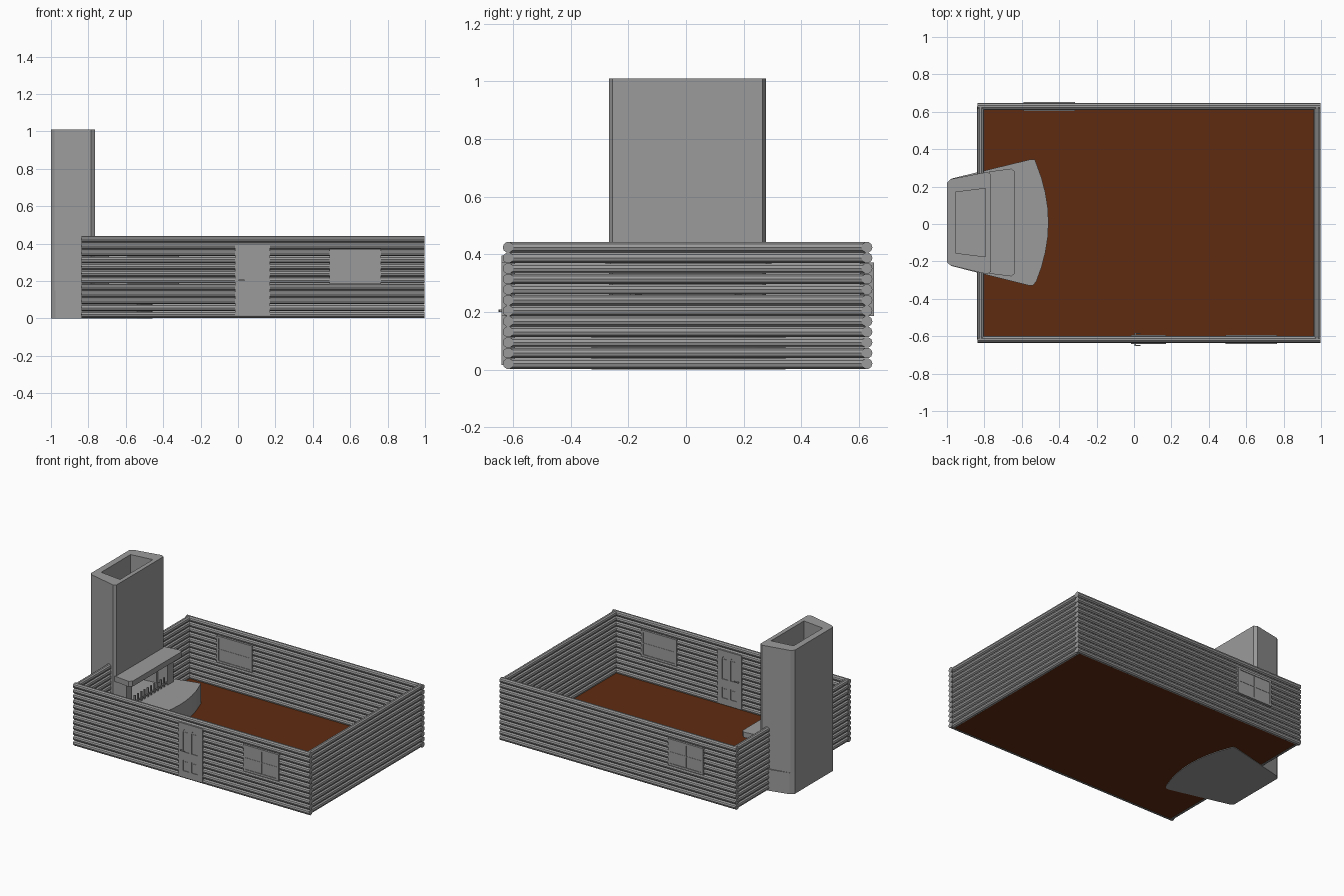
import bpy, bmesh, math
from mathutils import Vector, Matrix

if "Cube" in bpy.data.objects:
    bpy.data.objects.remove(bpy.data.objects["Cube"])


def material(name, rgb):
    m = bpy.data.materials.new(name)
    m.diffuse_color = (*rgb, 1)
    m.use_nodes = True
    m.node_tree.nodes["Principled BSDF"].inputs["Base Color"].default_value = m.diffuse_color
    return m


GREY = material("plain grey", (0.33, 0.33, 0.33))
BROWN = material("floor brown", (0.115, 0.024, 0.005))


def finish(name, bm, mat=GREY):
    bmesh.ops.recalc_face_normals(bm, faces=bm.faces)
    me = bpy.data.meshes.new(name)
    bm.to_mesh(me)
    bm.free()
    me.materials.append(mat)
    ob = bpy.data.objects.new(name, me)
    bpy.context.collection.objects.link(ob)
    return ob


def add_box(bm, x0, x1, y0, y1, z0, z1):
    m = Matrix.Translation(((x0 + x1) / 2, (y0 + y1) / 2, (z0 + z1) / 2))
    m = m @ Matrix.Diagonal((x1 - x0, y1 - y0, z1 - z0, 1))
    bmesh.ops.create_cube(bm, size=1, matrix=m)


def add_prism(bm, pts, lo, hi, axis="z"):
    # extrude a flat outline along z, or an (x, z) outline along y
    def put(a, b, c):
        return (a, b, c) if axis == "z" else (a, c, b)
    face = bm.faces.new([bm.verts.new(put(a, b, lo)) for a, b in pts])
    ext = bmesh.ops.extrude_face_region(bm, geom=[face])
    step = Vector(put(0, 0, hi - lo))
    bmesh.ops.translate(bm, vec=step, verts=[v for v in ext["geom"]
                                             if isinstance(v, bmesh.types.BMVert)])
    bm.normal_update()


def log_wall(name, a, b):
    # stack of twelve logs between two plan points
    bm = bmesh.new()
    a, b = Vector((*a, 0)), Vector((*b, 0))
    rot = (b - a).to_track_quat("Z", "X").to_matrix().to_4x4()
    for i in range(12):
        mid = (a + b) / 2 + Vector((0, 0, 0.0205 + 0.0367 * i))
        bmesh.ops.create_cone(bm, cap_ends=True, segments=10, radius1=0.0188,
                              radius2=0.0188, depth=(b - a).length,
                              matrix=Matrix.Translation(mid) @ rot)
    finish(name, bm)


FY, BY, LX, RX = -0.617, 0.628, -0.82, 0.979
log_wall("front_log_wall", (-0.838, FY), (0.998, FY))
log_wall("back_log_wall", (-0.838, BY), (0.998, BY))
log_wall("right_log_wall", (RX, FY), (RX, BY))
log_wall("left_log_wall_front", (LX, FY), (LX, -0.255))
log_wall("left_log_wall_back", (LX, 0.262), (LX, BY))

# floor
bm = bmesh.new()
add_box(bm, LX, RX, FY, BY, 0.004, 0.010)
finish("floor", bm, BROWN)


# windows: pane slab, frame and crossing bars, seen on both sides of the wall
def window(name, x0, y):
    x1, z0, z1, f = x0 + 0.275, 0.185, 0.372, 0.015
    d, p, c = 0.0235, 0.0195, 0.0215
    bm = bmesh.new()
    add_box(bm, x0 + f, x1 - f, y - p, y + p, z0 + f, z1 - f)
    add_box(bm, x0, x0 + f, y - d, y + d, z0, z1)
    add_box(bm, x1 - f, x1, y - d, y + d, z0, z1)
    add_box(bm, x0 + f, x1 - f, y - d, y + d, z0, z0 + f)
    add_box(bm, x0 + f, x1 - f, y - d, y + d, z1 - f, z1)
    xm, zm = (x0 + x1) / 2, (z0 + z1) / 2
    add_box(bm, xm - 0.003, xm + 0.003, y - c, y + c, z0 + f, z1 - f)
    add_box(bm, x0 + f, x1 - f, y - c, y + c, zm - 0.003, zm + 0.003)
    finish(name, bm)


window("front_window", 0.49, FY)
window("back_window", -0.59, BY)

# door: core slab with stiles, rails and raised panels on both sides
bm = bmesh.new()
d, p = 0.0235, 0.0192
add_box(bm, -0.012, 0.168, FY - p, FY + p, 0.017, 0.393)
for x0, x1 in ((-0.015, 0.022), (0.068, 0.088), (0.134, 0.171)):
    add_box(bm, x0, x1, FY - d, FY + d, 0.015, 0.395)
for x0 in (0.022, 0.088):
    x1, xm = x0 + 0.046, x0 + 0.023
    add_box(bm, x0, x1, FY - d, FY + d, 0.015, 0.062)
    add_box(bm, x0, x1, FY - d, FY + d, 0.138, 0.195)
    # arched top rail
    arch = [(xm - 0.023 * math.cos(math.pi * i / 8),
             0.335 + 0.023 * math.sin(math.pi * i / 8)) for i in range(9)]
    add_prism(bm, [(x1, 0.395), (x0, 0.395)] + arch, FY - d, FY + d, "y")
    # raised panels
    add_box(bm, x0 + 0.010, x1 - 0.010, FY - 0.022, FY + 0.022, 0.072, 0.128)
    add_box(bm, x0 + 0.010, x1 - 0.010, FY - 0.022, FY + 0.022, 0.205, 0.335)
finish("door", bm)

# door handle
bm = bmesh.new()
for y0, y1 in ((FY - 0.033, FY - 0.02), (FY + 0.02, FY + 0.033)):
    add_box(bm, 0.004, 0.012, y0, y1, 0.200, 0.208)
for y0, y1 in ((FY - 0.034, FY - 0.029), (FY + 0.029, FY + 0.034)):
    add_box(bm, 0.004, 0.036, y0, y1, 0.201, 0.207)
finish("door_handle", bm)

# raised hearth with a bowed front, running back under the chimney
bm = bmesh.new()
bow = [(-0.457 - 0.065 * abs(t) ** 2, 0.008 + 0.315 * t)
       for t in (-1, -0.75, -0.5, -0.25, 0, 0.25, 0.5, 0.75, 1)]
add_prism(bm, [(-1, -0.205), (-0.975, -0.225), (-0.565, -0.328), (-0.54, -0.328)]
          + bow + [(-0.53, 0.345), (-0.555, 0.345), (-0.975, 0.243), (-1, 0.22)],
          0, 0.15)
finish("hearth", bm)

# chimney: firebox open to the room below, closed hollow flue above
OUT = [(-0.765, -0.255), (-0.785, -0.268), (-0.98, -0.222), (-1, -0.205),
       (-1, 0.22), (-0.98, 0.24), (-0.785, 0.278), (-0.765, 0.265)]
INN = [(-0.795, -0.175), (-0.955, -0.155), (-0.955, 0.17), (-0.795, 0.19)]
bm = bmesh.new()
add_prism(bm, OUT + [(-0.765, 0.19)] + INN[::-1] + [(-0.765, -0.175)], 0.15, 0.30)
finish("firebox", bm)

bm = bmesh.new()
levels = []
for z in (0.30, 1.01):
    levels.append(([bm.verts.new((*q, z)) for q in OUT],
                   [bm.verts.new((*q, z)) for q in INN]))
for o, n in levels:
    for i in range(8):
        j = (i + 1) % 8
        a, b = n[i // 2], n[j // 2]
        bm.faces.new([o[i], o[j], a] if a is b else [o[i], o[j], b, a])
for k in (0, 1):
    lo, hi = levels[0][k], levels[1][k]
    for i in range(len(lo)):
        j = (i + 1) % len(lo)
        bm.faces.new([lo[i], lo[j], hi[j], hi[i]])
finish("chimney", bm)

# mantel shelf with clipped corners
bm = bmesh.new()
add_prism(bm, [(-0.775, -0.265), (-0.655, -0.28), (-0.635, -0.262),
               (-0.635, 0.278), (-0.655, 0.296), (-0.775, 0.28)], 0.333, 0.371)
finish("mantel", bm)

# fireplace surround: two pillars and a lintel
bm = bmesh.new()
add_box(bm, -0.77, -0.69, -0.255, -0.19, 0.148, 0.334)
add_box(bm, -0.77, -0.69, 0.205, 0.268, 0.148, 0.334)
add_box(bm, -0.77, -0.69, -0.19, 0.205, 0.295, 0.334)
finish("fireplace_surround", bm)

# fire guard of upright bars
bm = bmesh.new()
for i in range(10):
    y = -0.155 + i * 0.0362
    add_box(bm, -0.70, -0.69, y - 0.005, y + 0.005, 0.148, 0.215)
add_box(bm, -0.70, -0.69, -0.19, 0.205, 0.165, 0.173)
finish("fire_guard", bm)
